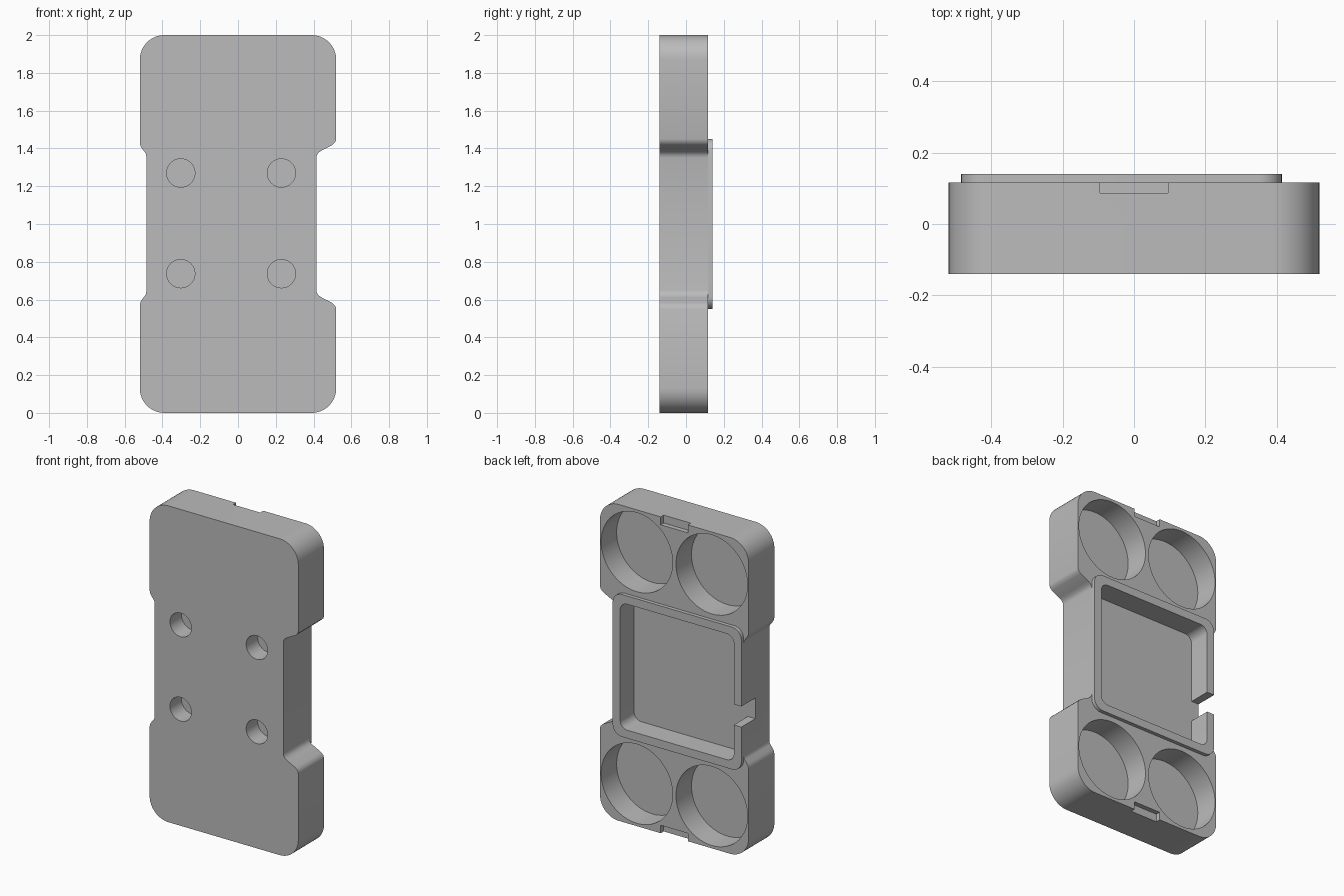
import bpy, bmesh, math

if "Cube" in bpy.data.objects:
    bpy.data.objects.remove(bpy.data.objects["Cube"], do_unlink=True)

grey = bpy.data.materials.new("plain grey")
grey.use_nodes = True
grey.diffuse_color = (0.5, 0.5, 0.5, 1)
grey.node_tree.nodes["Principled BSDF"].inputs["Base Color"].default_value = (0.5, 0.5, 0.5, 1)

FRONT, FACE, BACK, FLOOR = -0.14, 0.117, 0.14, 0.0


def arc(cx, cz, r, start, end, steps):
    angles = [math.radians(start + (end - start) * i / steps) for i in range(steps + 1)]
    return [(cx + r * math.cos(a), cz + r * math.sin(a)) for a in angles]


def rounded_rect(x0, x1, z0, z1, r):
    return (arc(x1 - r, z1 - r, r, 0, 90, 10) + arc(x0 + r, z1 - r, r, 90, 180, 10)
            + arc(x0 + r, z0 + r, r, 180, 270, 10) + arc(x1 - r, z0 + r, r, 270, 360, 10))


def rect(x0, x1, z0, z1):
    return [(x0, z0), (x1, z0), (x1, z1), (x0, z1)]


def prism(name, outline, y0, y1):
    """Extrude an x-z outline along y."""
    bm = bmesh.new()
    face = bm.faces.new([bm.verts.new((x, y0, z)) for x, z in outline])
    side = bmesh.ops.extrude_face_region(bm, geom=[face])["geom"]
    bmesh.ops.translate(bm, vec=(0, y1 - y0, 0),
                        verts=[v for v in side if isinstance(v, bmesh.types.BMVert)])
    bmesh.ops.recalc_face_normals(bm, faces=bm.faces)
    mesh = bpy.data.meshes.new(name)
    bm.to_mesh(mesh)
    bm.free()
    mesh.materials.append(grey)
    obj = bpy.data.objects.new(name, mesh)
    bpy.context.collection.objects.link(obj)
    return obj


def cut(target, cutters):
    """Subtract each cutter and bake the result."""
    for cutter in cutters:
        mod = target.modifiers.new("cut", "BOOLEAN")
        mod.operation, mod.solver, mod.object = "DIFFERENCE", "EXACT", cutter
    bpy.context.view_layer.update()
    mesh = bpy.data.meshes.new_from_object(
        target.evaluated_get(bpy.context.evaluated_depsgraph_get()))
    target.modifiers.clear()
    target.data = mesh


def mirrored(points):
    """Append the points reflected about mid height."""
    return points + [(x, 2 - z) for x, z in reversed(points)]


# Body outline: rounded corners with an uneven waist
upper_right = arc(0.39, 1.87, 0.13, 90, 0, 12) + [
    (0.52, 1.45), (0.515, 1.433), (0.5, 1.418), (0.445, 1.39),
    (0.427, 1.378), (0.418, 1.365), (0.415, 1.35)]
upper_left = arc(-0.39, 1.87, 0.13, 90, 180, 12) + [
    (-0.52, 1.43), (-0.517, 1.415), (-0.51, 1.402), (-0.493, 1.38),
    (-0.487, 1.37), (-0.485, 1.355)]
body = prism("body", mirrored(upper_right) + mirrored(upper_left)[::-1], FRONT, FACE)
rim = prism("tray_rim", rounded_rect(-0.485, 0.415, 0.55, 1.45, 0.065), FACE, BACK)

# Square tray and the slot through its side wall
tray = prism("tray_cutter", rounded_rect(-0.433, 0.363, 0.602, 1.398, 0.05), FLOOR, 0.3)
slot = prism("slot_cutter", rect(-0.6, -0.4, 0.835, 0.965), FLOOR, 0.3)

# Round wells on the back, one pair at each end
wells = [prism("well_cutter", arc(x, z, 0.25, 0, 354.375, 63), FACE - 0.155, 0.3)
         for x in (-0.262, 0.262) for z in (0.268, 1.732)]

# Blind holes on the front
holes = [prism("hole_cutter", arc(x, z, 0.075, 0, 348.75, 31), -0.3, FRONT + 0.115)
         for x in (-0.303, 0.23) for z in (0.737, 1.27)]

# Shallow notches in the top and bottom edges
notches = [prism("notch_cutter", rect(-0.095, 0.095, z0, z1), 0.087, 0.3)
           for z0, z1 in ((-0.1, 0.05), (1.95, 2.1))]

cutters = [tray, slot] + wells + holes + notches
cut(body, cutters)
cut(rim, [tray, slot])
for cutter in cutters:
    bpy.data.objects.remove(cutter, do_unlink=True)

# Smooth the curved walls and keep the edges crisp
bpy.ops.object.select_all(action="DESELECT")
for obj in (body, rim):
    obj.select_set(True)
bpy.context.view_layer.objects.active = body
bpy.ops.object.shade_smooth_by_angle(angle=math.radians(35))
